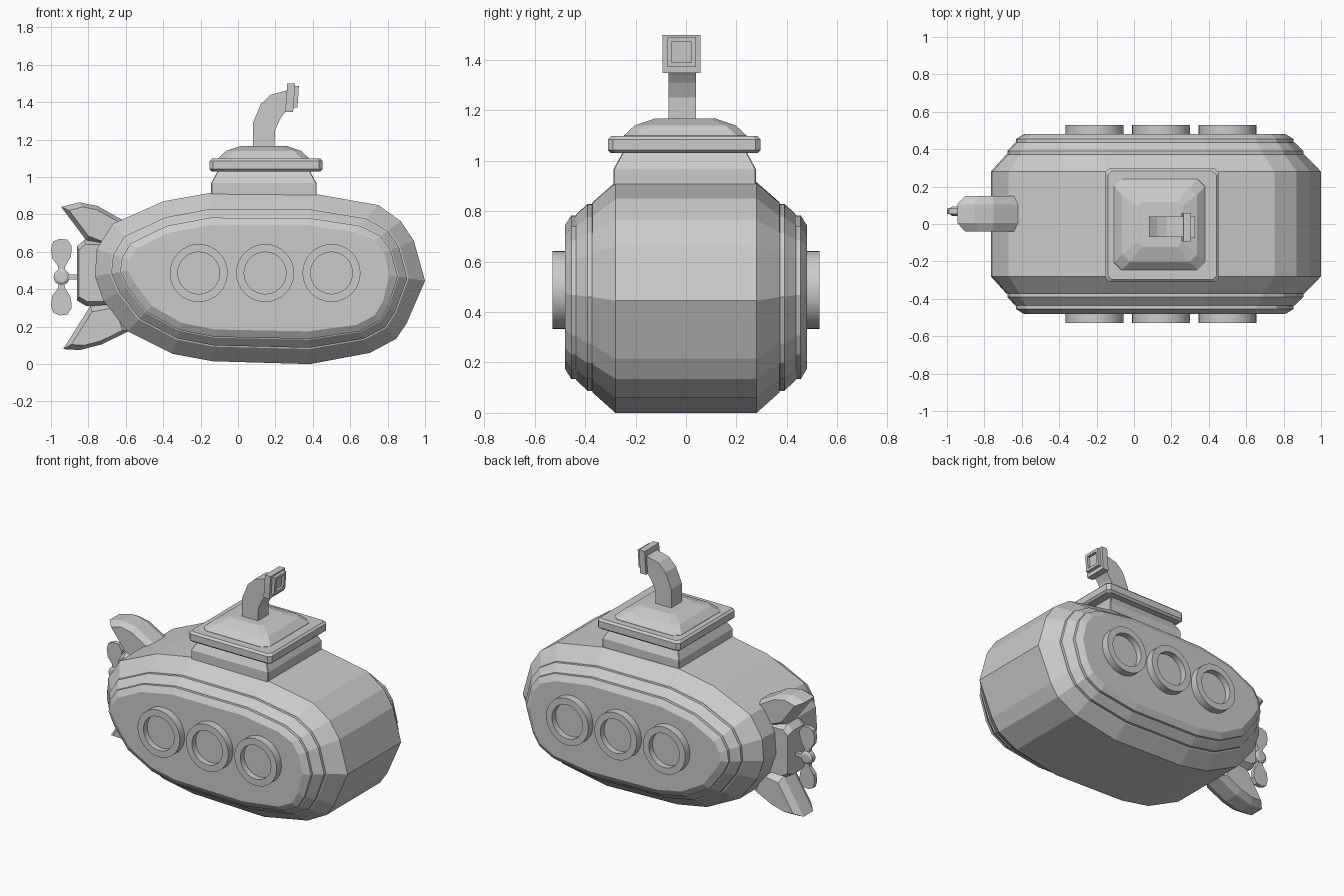
import bpy, bmesh
from math import sin, cos, pi, radians

if "Cube" in bpy.data.objects:
    bpy.data.objects.remove(bpy.data.objects["Cube"])


def loft(name, rings, smooth=False):
    """Skin a list of equal-length point rings and cap both ends."""
    bm = bmesh.new()
    vs = [[bm.verts.new(p) for p in r] for r in rings]
    n = len(vs[0])
    for a, b in zip(vs, vs[1:]):
        for i in range(n):
            j = (i + 1) % n
            bm.faces.new((a[i], a[j], b[j], b[i]))
    bm.faces.new(vs[0][::-1])
    bm.faces.new(vs[-1])
    bmesh.ops.recalc_face_normals(bm, faces=bm.faces)
    me = bpy.data.meshes.new(name)
    bm.to_mesh(me)
    bm.free()
    ob = bpy.data.objects.new(name, me)
    bpy.context.collection.objects.link(ob)
    if smooth:
        bpy.ops.object.select_all(action='DESELECT')
        bpy.context.view_layer.objects.active = ob
        ob.select_set(True)
        bpy.ops.object.shade_smooth_by_angle(angle=radians(30))
    return ob


def at_y(profile, y):
    return [(x, y, z) for x, z in profile]


def slab(name, profile, y, half):
    return loft(name, [at_y(profile, y - half), at_y(profile, y + half)])


def chamfer_slab(name, profile, y, half, rim, scale):
    """Side profile with edges chamfered towards both flat sides."""
    cx = sum(p[0] for p in profile) / len(profile)
    cz = sum(p[1] for p in profile) / len(profile)
    small = [(cx + (x - cx) * scale, cz + (z - cz) * scale) for x, z in profile]
    return loft(name, [at_y(small, y - half), at_y(profile, y - rim),
                       at_y(profile, y + rim), at_y(small, y + half)])


def square(cx, cy, h, c, z):
    """Horizontal square ring with corners cut by c."""
    k = h - c
    return [(cx + a, cy + b, z) for a, b in
            ((-k, -h), (k, -h), (h, -k), (h, k), (k, h), (-k, h), (-h, k), (-h, -k))]


# Hull: outer profile blended to side-panel profile across the width
outer = [(-.15, .915), (.41, .91), (.75, .85), (.87, .765), (.94, .66), (1, .445),
         (.90, .215), (.845, .135), (.705, .06), (.385, 0), (-.135, .015), (-.35, .055),
         (-.59, .175), (-.72, .34), (-.765, .47), (-.755, .615), (-.67, .75), (-.40, .87)]
panel = [(-.15, .743), (.37, .743), (.625, .705), (.73, .66), (.78, .595), (.81, .475),
         (.775, .335), (.73, .26), (.635, .21), (.375, .175), (-.125, .185), (-.30, .22),
         (-.46, .31), (-.55, .43), (-.59, .5), (-.58, .555), (-.545, .615), (-.375, .70)]
steps = [(.28, 0), (.37, .46), (.372, .5), (.39, .5), (.435, .74), (.437, .77),
         (.455, .77), (.48, 1)]
layers = [(-y, t) for y, t in reversed(steps)] + steps
loft("hull", [[(a[0] + (b[0] - a[0]) * t, y, a[1] + (b[1] - a[1]) * t)
               for a, b in zip(outer, panel)] for y, t in layers])

# Portholes, three per side
for s in (-1, 1):
    for cx in (-.21, .145, .50):
        loft("porthole", [[(cx + r * cos(i * pi / 16), s * y, .487 + r * sin(i * pi / 16))
                           for i in range(32)]
                          for r, y in ((.155, .47), (.155, .53), (.112, .53), (.112, .49))],
             smooth=True)

# Tower, brim and hatch dome
loft("tower", [square(.138, -.005, h, .004, z) for h, z in
               ((.282, .85), (.282, .967), (.245, 1.035))])
loft("tower_brim", [square(.15, -.007, h, c, z) for h, c, z in
                    ((.29, .02, 1.03), (.303, .02, 1.042), (.303, .02, 1.085),
                     (.29, .02, 1.098))])
loft("hatch_dome", [square(.137, -.003, h, c, z) for h, c, z in
                    ((.247, .04, 1.08), (.243, .04, 1.10), (.20, .04, 1.14),
                     (.12, .025, 1.167))])

# Periscope: bent square tube
bend = [((.08, 1.15), (.195, 1.15)), ((.08, 1.29), (.198, 1.25)),
        ((.122, 1.39), (.225, 1.31)), ((.175, 1.44), (.245, 1.338)),
        ((.268, 1.465), (.268, 1.365))]
loft("periscope_tube", [[(l[0], -.07, l[1]), (r[0], -.07, r[1]),
                         (r[0], .04, r[1]), (l[0], .04, l[1])] for l, r in bend])


# Periscope head and recessed eyepiece, leaning slightly
def upright(x, h, cz):
    return [(x + .07 * b, -.018 + a, cz + b) for a, b in
            ((-h, -h), (h, -h), (h, h), (-h, h))]


loft("periscope_head", [upright(x, .076, 1.423) for x in (.258, .30)])
loft("periscope_eyepiece", [upright(x, h, 1.43) for x, h in
                            ((.29, .058), (.322, .058), (.322, .04), (.304, .04))])

# Tail fins and the bar between them
upper = [(-.945, .84), (-.85, .865), (-.75, .845), (-.60, .76), (-.65, .60), (-.81, .66)]
lower = [(-.935, .08), (-.845, .075), (-.73, .105), (-.575, .18), (-.63, .34), (-.79, .31)]
bar = [(-.86, .63), (-.82, .665), (-.70, .665), (-.70, .31), (-.81, .31), (-.86, .34)]
chamfer_slab("upper_fin", upper, .055, .095, .05, .76)
chamfer_slab("lower_fin", lower, .055, .095, .05, .76)
chamfer_slab("tail_bar", bar, .055, .095, .05, .86)

# Propeller: shaft, hub and two petal blades
slab("propeller_shaft", [(-.92, .452), (-.84, .452), (-.84, .478), (-.92, .478)], .068, .013)
chamfer_slab("propeller_hub", [(-.943 + .043 * cos(i * pi / 8), .465 + .043 * sin(i * pi / 8))
                               for i in range(16)], .068, .026, .016, .65)
petal = [(-.012, .02), (-.02, .06), (-.05, .10), (-.057, .15), (-.045, .19), (-.01, .205),
         (.03, .20), (.054, .165), (.05, .11), (.02, .06), (.012, .02)]
for s, name in ((1, "upper_blade"), (-1, "lower_blade")):
    slab(name, [(-.943 + x, .465 + s * z) for x, z in petal], .068, .014)
